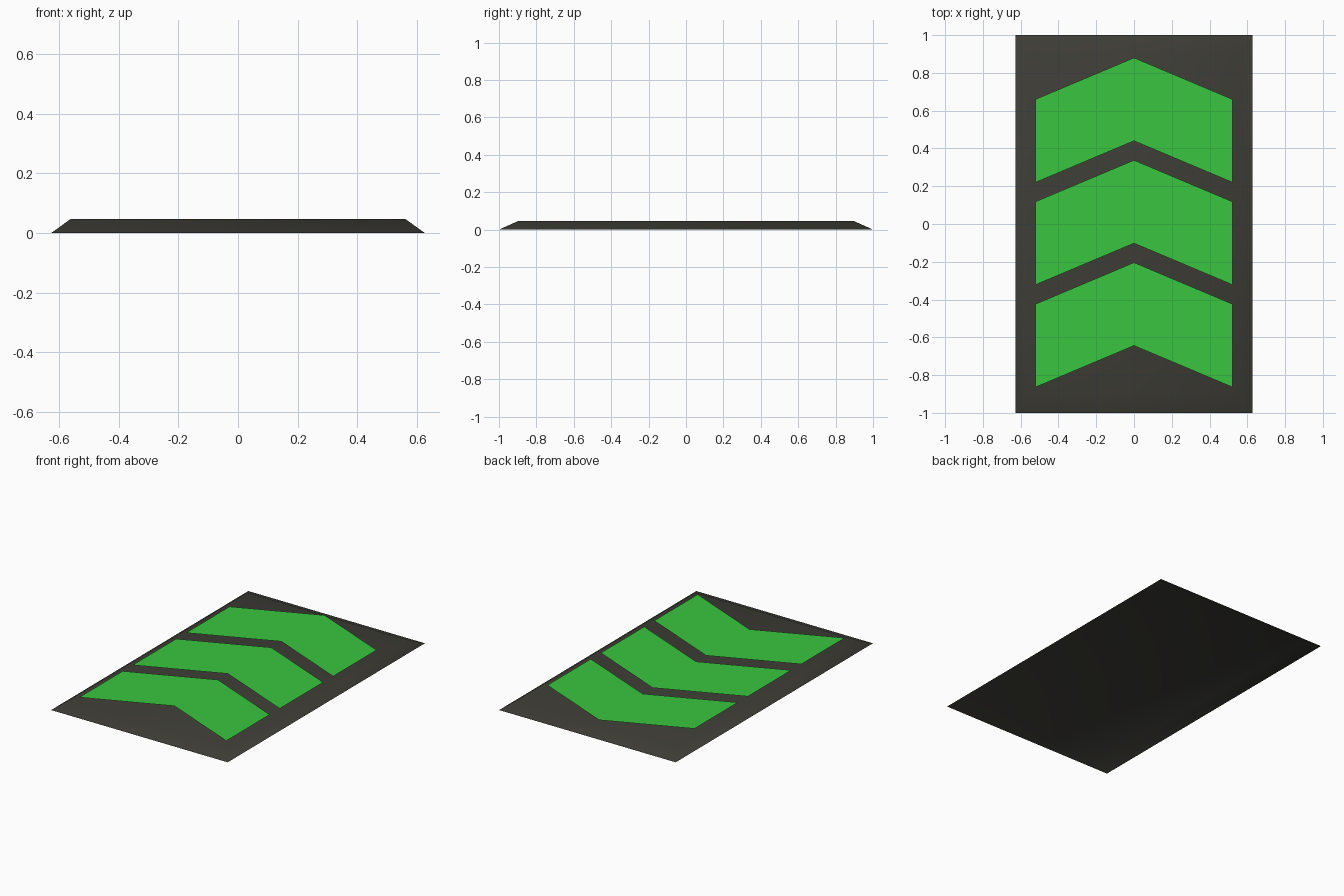
import bpy, bmesh

if "Cube" in bpy.data.objects:
    bpy.data.objects.remove(bpy.data.objects["Cube"])


def material(name, colour):
    m = bpy.data.materials.new(name)
    m.diffuse_color = (*colour, 1)
    m.use_nodes = True
    m.node_tree.nodes["Principled BSDF"].inputs["Base Color"].default_value = m.diffuse_color
    return m


def finish(name, bm, mat, smooth=False):
    me = bpy.data.meshes.new(name)
    bm.to_mesh(me)
    bm.free()
    me.materials.append(mat)
    for p in me.polygons:
        p.use_smooth = smooth
    ob = bpy.data.objects.new(name, me)
    bpy.context.collection.objects.link(ob)
    return ob


def ring(bm, x, y, z):
    return [bm.verts.new((sx * x, sy * y, z))
            for sx, sy in ((-1, -1), (1, -1), (1, 1), (-1, 1))]


dark = material("dark_grey", (0.048, 0.047, 0.038))
green = material("arrow_green", (0.041, 0.56, 0.050))

# Base pad: open-bottomed shell with sloping edges, softly shaded
bm = bmesh.new()
low = ring(bm, 0.627, 1.0, 0)
high = ring(bm, 0.563, 0.897, 0.046)
bm.faces.new(high)
for i in range(4):
    j = (i + 1) % 4
    bm.faces.new((low[i], low[j], high[j], high[i]))
finish("base_pad", bm, dark, smooth=True)

# Three flat chevron markings pointing to the back, just above the pad
HALF, DROP, DEPTH, PITCH, LEVEL = 0.522, 0.22, 0.44, 0.542, 0.058
for i in range(3):
    tip = 0.88 - i * PITCH
    side = tip - DROP
    bm = bmesh.new()
    mid = [bm.verts.new((0, y, LEVEL)) for y in (tip, tip - DEPTH)]
    for s in (-1, 1):
        out = [bm.verts.new((s * HALF, y, LEVEL)) for y in (side, side - DEPTH)]
        loop = [mid[0], out[0], out[1], mid[1]]
        bm.faces.new(loop if s < 0 else loop[::-1])
    finish(f"chevron_{i + 1}", bm, green)
